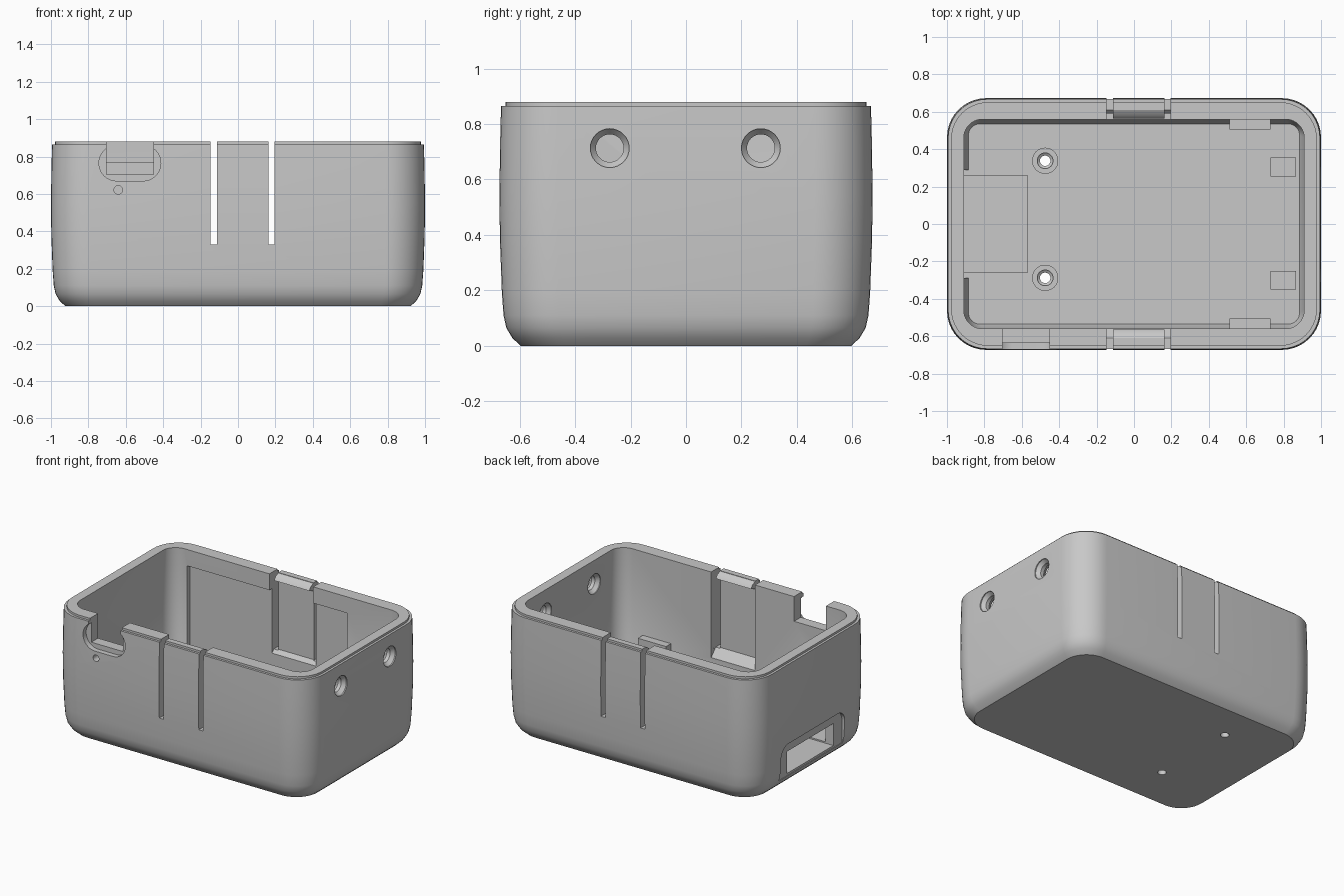
import bpy
import bmesh
from math import cos, sin, pi, radians

if "Cube" in bpy.data.objects:
    bpy.data.objects.remove(bpy.data.objects["Cube"])

grey = bpy.data.materials.new("plain grey plastic")
grey.use_nodes = True
colour = (0.58, 0.58, 0.58, 1)
grey.diffuse_color = colour
grey.node_tree.nodes["Principled BSDF"].inputs["Base Color"].default_value = colour


def rounded(hx, hy, r, cx=0, cy=0, steps=10):
    """Outline of a rounded rectangle."""
    pts = []
    for k, (sx, sy) in enumerate([(1, 1), (-1, 1), (-1, -1), (1, -1)]):
        for i in range(steps + 1):
            a = (k + i / steps) * pi / 2
            pts.append((cx + sx * (hx - r) + r * cos(a), cy + sy * (hy - r) + r * sin(a)))
    return pts


def circle(r, cx, cy, n=32):
    return [(cx + r * cos(2 * pi * i / n), cy + r * sin(2 * pi * i / n)) for i in range(n)]


def rect(u0, u1, v0, v1):
    return [(u0, v0), (u1, v0), (u1, v1), (u0, v1)]


def loft(name, rings):
    """Join equal-length rings of 3D points into a capped solid."""
    bm = bmesh.new()
    loops = [[bm.verts.new(p) for p in ring] for ring in rings]
    for a, b in zip(loops, loops[1:]):
        for i in range(len(a)):
            j = (i + 1) % len(a)
            bm.faces.new((a[i], a[j], b[j], b[i]))
    bm.faces.new(loops[0])
    bm.faces.new(loops[-1])
    bmesh.ops.recalc_face_normals(bm, faces=bm.faces)
    mesh = bpy.data.meshes.new(name)
    bm.to_mesh(mesh)
    bm.free()
    mesh.materials.append(grey)
    obj = bpy.data.objects.new(name, mesh)
    bpy.context.collection.objects.link(obj)
    return obj


def prism(name, axis, *sections):
    """Solid through (outline, position) sections along an axis."""
    place = {"x": lambda u, v, w: (w, u, v),
             "y": lambda u, v, w: (u, w, v),
             "z": lambda u, v, w: (u, v, w)}[axis]
    return loft(name, [[place(u, v, w) for u, v in pts] for pts, w in sections])


def bar(name, axis, pts, a, b):
    return prism(name, axis, (pts, a), (pts, b))


def activate(obj):
    bpy.ops.object.select_all(action="DESELECT")
    obj.select_set(True)
    bpy.context.view_layer.objects.active = obj


def cut(target, cutter):
    cutter.hide_render = True
    mod = target.modifiers.new("cut", "BOOLEAN")
    mod.operation, mod.solver, mod.object = "DIFFERENCE", "EXACT", cutter
    activate(target)
    bpy.ops.object.modifier_apply(modifier=mod.name)
    bpy.data.objects.remove(cutter)


FLOOR = 0.09
FOOT = 0.145
BOARD = 0.29

# Outer body: slightly bulging walls, rounded base, stepped rim
outer = [(0.077, 0), (0.047, 0.028), (0.025, 0.065), (0.015, 0.11), (0.009, 0.19), (0.002, 0.38),
         (0, 0.55), (0.003, 0.75), (0.006, 0.865), (0.022, 0.865), (0.022, 0.88)]
body = prism("case_body", "z",
             *[(rounded(1 - d, 0.673 - d, 0.21 - d * 0.6), z) for d, z in outer])

# Hollow interior with a sloped foot
cut(body, prism("cavity", "z", (rounded(0.885, 0.535, 0.06), FLOOR),
                (rounded(0.91, 0.56, 0.1), FOOT), (rounded(0.91, 0.56, 0.1), 1)))

# Shallow panel inside the back wall, ending above the foot
cut(body, bar("back_panel", "y", rect(-0.79, 0.46, FOOT, 0.765), 0.5, 0.59))

# Snap clips in the front and back walls
clip = [(0.5, 0.95), (0.61, 0.95), (0.61, 0.877), (0.58, 0.862), (0.565, 0.84),
        (0.615, 0.82), (0.615, 0.335), (0.555, 0.27), (0.5, 0.27)]
for side in (-1, 1):
    cut(body, bar("clip_relief", "x", [(side * u, v) for u, v in clip], -0.147, 0.195))
    for x in (-0.147, 0.162):
        cut(body, bar("clip_slot", "y", rect(x, x + 0.034, 0.33, 1), side * 0.45, side * 0.8))

# Front connector notch with its oblong recess and indicator hole
cut(body, bar("plug_recess", "y", rounded(0.165, 0.095, 0.094, -0.578, 0.765), -0.8, -0.635))
cut(body, bar("plug_notch", "y", rect(-0.702, -0.453, 0.705, 1), -0.8, -0.45))
cut(body, bar("indicator_hole", "y", circle(0.023, -0.64, 0.622), -0.8, -0.45))

# Two round holes in one end wall, countersunk from both sides
for y in (-0.275, 0.27):
    wide, narrow = circle(0.07, y, 0.713), circle(0.05, y, 0.713)
    cut(body, prism("end_hole", "x", (wide, 0.8), (wide, 0.915), (narrow, 0.94),
                    (narrow, 0.965), (wide, 0.99), (wide, 1.1)))

# Wide port with a shallow surround in the other end wall
cut(body, bar("port_surround", "x", rounded(0.355, 0.12, 0.08, 0, 0.185), -1.1, -0.97))
cut(body, bar("port_foot", "x", rect(-0.355, 0.355, 0.065, 0.18), -1.1, -0.97))
cut(body, bar("port_opening", "x", rect(-0.26, 0.26, 0.08, 0.235), -1.1, -0.57))
cut(body, bar("port_inner_relief", "x", rect(-0.29, 0.29, FLOOR, 0.25), -0.91, -0.85))

# Screw posts, with holes running through the floor
posts = []
for y in (-0.288, 0.338):
    def bore():
        at = lambda r: circle(r, -0.475, y)
        return prism("bore", "z", (at(0.028), -0.1), (at(0.028), BOARD - 0.04),
                     (at(0.042), BOARD - 0.03), (at(0.042), 0.4))
    post = bar("screw_post", "z", circle(0.07, -0.475, y), FLOOR - 0.03, BOARD)
    cut(post, bore())
    cut(body, bore())
    posts.append(post)

# Board supports: ledges on the long walls and pads on the floor
for side in (-1, 1):
    bar("board_ledge", "z", rect(0.51, 0.73, side * 0.505, side * 0.6), FLOOR - 0.03, BOARD)
for y in (-0.3, 0.305):
    bar("board_pad", "z", rect(0.73, 0.865, y - 0.05, y + 0.05), FLOOR - 0.03, BOARD)

for obj in [body] + posts:
    activate(obj)
    bpy.ops.object.shade_smooth_by_angle(angle=radians(30))
